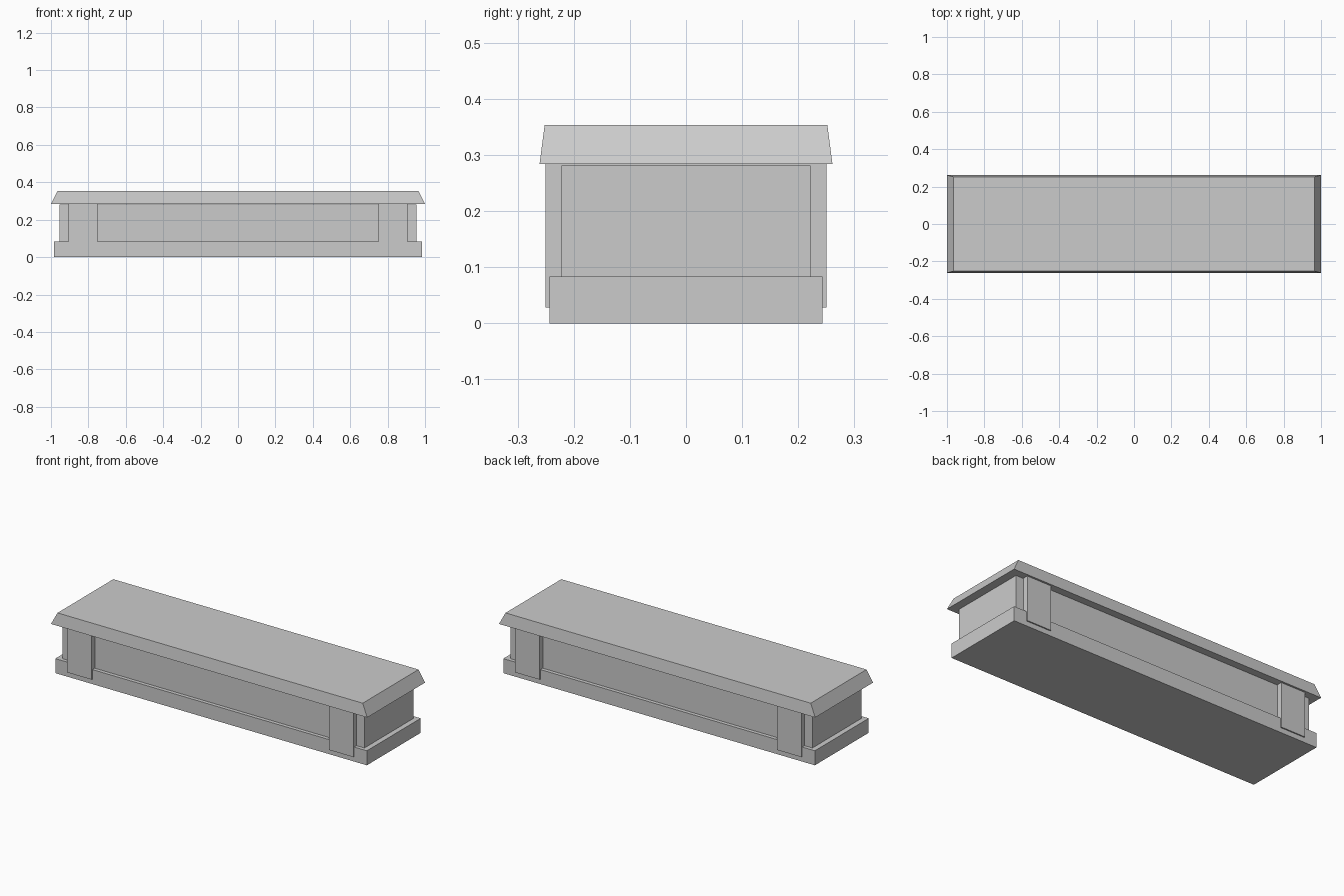
import bpy
import bmesh

if "Cube" in bpy.data.objects:
    bpy.data.objects.remove(bpy.data.objects["Cube"], do_unlink=True)

# Single stone colour
stone = bpy.data.materials.new("grey_stone")
stone.use_nodes = True
GREY = (0.6, 0.6, 0.6, 1)
stone.diffuse_color = GREY
stone.node_tree.nodes["Principled BSDF"].inputs["Base Color"].default_value = GREY


def block(name, low, high, top_inset=(0, 0)):
    """Box between two corners, optionally tapered towards its top."""
    bm = bmesh.new()
    bmesh.ops.create_cube(bm, size=1)
    for v in bm.verts:
        top = v.co.z > 0
        for i in range(3):
            side = 1 if v.co[i] > 0 else -1
            v.co[i] = high[i] if side > 0 else low[i]
            if top and i < 2:
                v.co[i] -= side * top_inset[i]
    mesh = bpy.data.meshes.new(name)
    bm.to_mesh(mesh)
    bm.free()
    mesh.materials.append(stone)
    obj = bpy.data.objects.new(name, mesh)
    bpy.context.collection.objects.link(obj)
    return obj


BASE_TOP, LID_BOTTOM, LID_TOP = 0.083, 0.284, 0.353

# Plinth, chest body and bevelled lid
block("base", (-0.985, -0.243, 0), (0.985, 0.243, BASE_TOP))
block("body", (-0.955, -0.222, BASE_TOP), (0.955, 0.222, 0.281))
block("lid", (-1, -0.261, LID_BOTTOM), (1, 0.261, LID_TOP), (0.035, 0.009))

# Flat pilasters near each end, wrapping over the plinth front and back
for x, side in ((-0.8275, "right"), (0.8275, "left")):
    block(f"{side}_pilaster", (x - 0.0775, -0.25, 0.028),
          (x + 0.0775, 0.25, LID_BOTTOM))
